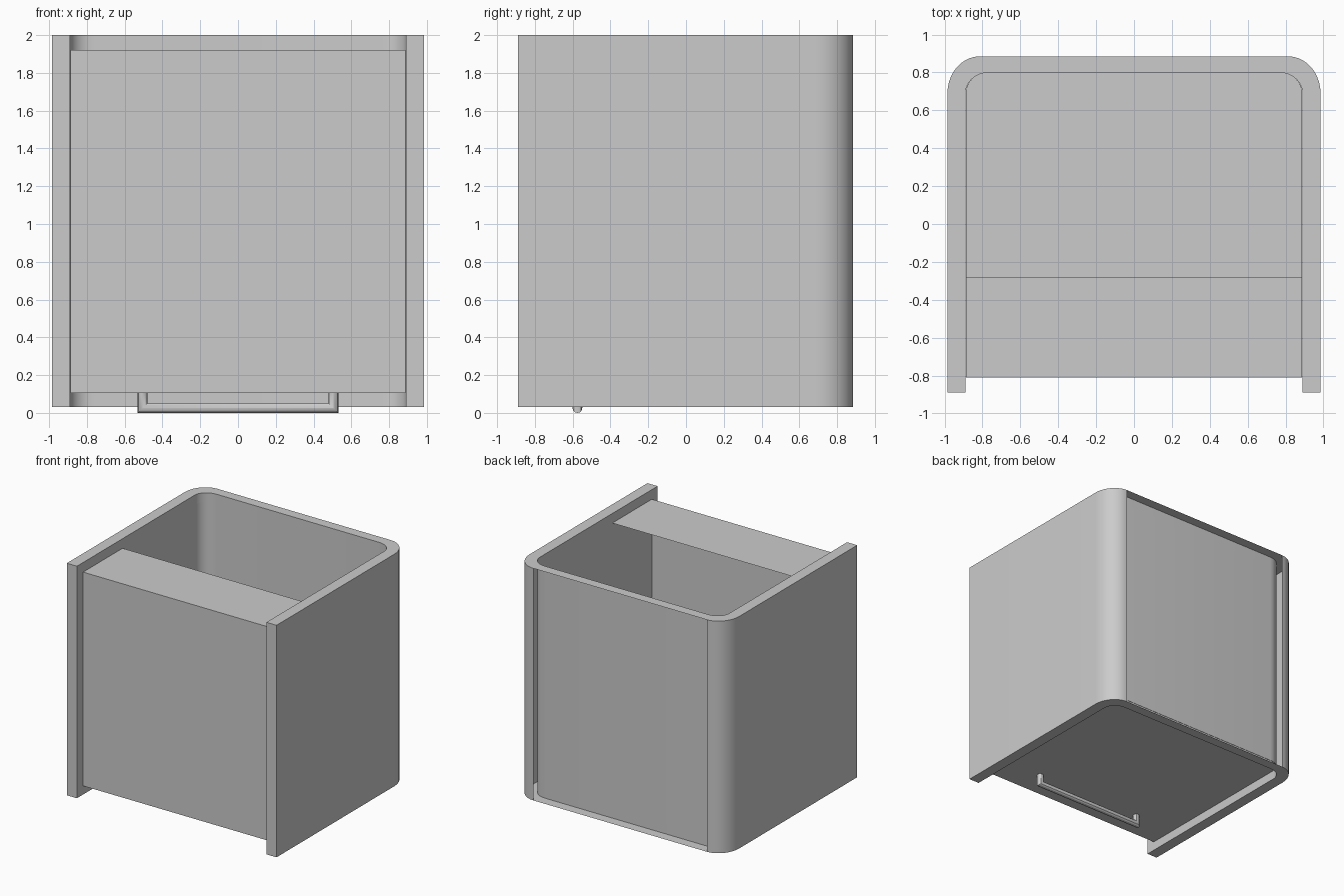
import bpy, bmesh, math

if "Cube" in bpy.data.objects:
    bpy.data.objects.remove(bpy.data.objects["Cube"])

ARC = 10  # segments per rounded back corner


def outline(x, y_front, y_side, y_back, rx):
    """Open U-shaped plan outline: front left, around the back, front right."""
    ry = y_back - y_side
    left = []
    for i in range(ARC + 1):
        a = math.pi / 2 * i / ARC
        left.append((-x + rx - rx * math.cos(a), y_side + ry * math.sin(a)))
    right = [(-px, py) for px, py in reversed(left)]
    return [(-x, y_front)] + left + right + [(x, y_front)]


def finish(name, bm):
    mesh = bpy.data.meshes.new(name)
    bm.to_mesh(mesh)
    bm.free()
    obj = bpy.data.objects.new(name, mesh)
    bpy.context.collection.objects.link(obj)
    bpy.ops.object.select_all(action='DESELECT')
    obj.select_set(True)
    bpy.context.view_layer.objects.active = obj
    bpy.ops.object.shade_smooth_by_angle(angle=math.radians(30))
    return obj


def ring(bm, pts, z):
    return [bm.verts.new((x, y, z)) for x, y in pts]


# Outer shell: thick U wall, its outer skin left open along the flat back
bm = bmesh.new()
outer = outline(0.985, -0.89, 0.69, 0.885, 0.17)
inner = outline(0.89, -0.89, 0.69, 0.80, 0.125)
ob, ot = ring(bm, outer, 0.03), ring(bm, outer, 2.0)
ib, it = ring(bm, inner, 0.03), ring(bm, inner, 2.0)
n = len(outer)
back = ARC + 1
for i in range(n - 1):
    j = i + 1
    if i != back:
        bm.faces.new((ob[j], ob[i], ot[i], ot[j]))
    bm.faces.new((ib[i], ib[j], it[j], it[i]))
    bm.faces.new((it[i], it[j], ot[j], ot[i]))
    bm.faces.new((ib[j], ib[i], ob[i], ob[j]))
bm.faces.new((ob[0], ib[0], it[0], ot[0]))
bm.faces.new((ib[-1], ob[-1], ot[-1], it[-1]))
finish("outer_shell", bm)

# Inner container: thin walls and floor, with a lid strip along the front
bm = bmesh.new()
plan = outline(0.888, -0.81, 0.69, 0.803, 0.125)
lo, hi = ring(bm, plan, 0.105), ring(bm, plan, 1.92)
for i in range(n):
    j = (i + 1) % n
    bm.faces.new((lo[j], lo[i], hi[i], hi[j]))
bm.faces.new(lo)
rear = [bm.verts.new((x, -0.28, 1.92)) for x in (0.888, -0.888)]
bm.faces.new((hi[0], hi[-1], rear[0], rear[1]))
bmesh.ops.triangulate(bm, faces=[f for f in bm.faces if len(f.verts) > 4])
finish("inner_container", bm)

# Pull handle: bent rod with mitred corners under the floor
bm = bmesh.new()
R, SIDES, Y = 0.026, 12, -0.575
path = [(-0.505, 0.11, 1, 0), (-0.505, R, 1, 1), (0.505, R, -1, 1), (0.505, 0.11, -1, 0)]
rings = []
for x, z, mx, mz in path:
    loop = []
    for k in range(SIDES):
        a = 2 * math.pi * k / SIDES
        c, s = R * math.cos(a), R * math.sin(a)
        loop.append(bm.verts.new((x + mx * c, Y + s, z + mz * c)))
    rings.append(loop)
for a, b in zip(rings, rings[1:]):
    for k in range(SIDES):
        m = (k + 1) % SIDES
        bm.faces.new((a[k], a[m], b[m], b[k]))
bm.faces.new(rings[0])
bm.faces.new(rings[-1])
bmesh.ops.recalc_face_normals(bm, faces=bm.faces)
finish("pull_handle", bm)
